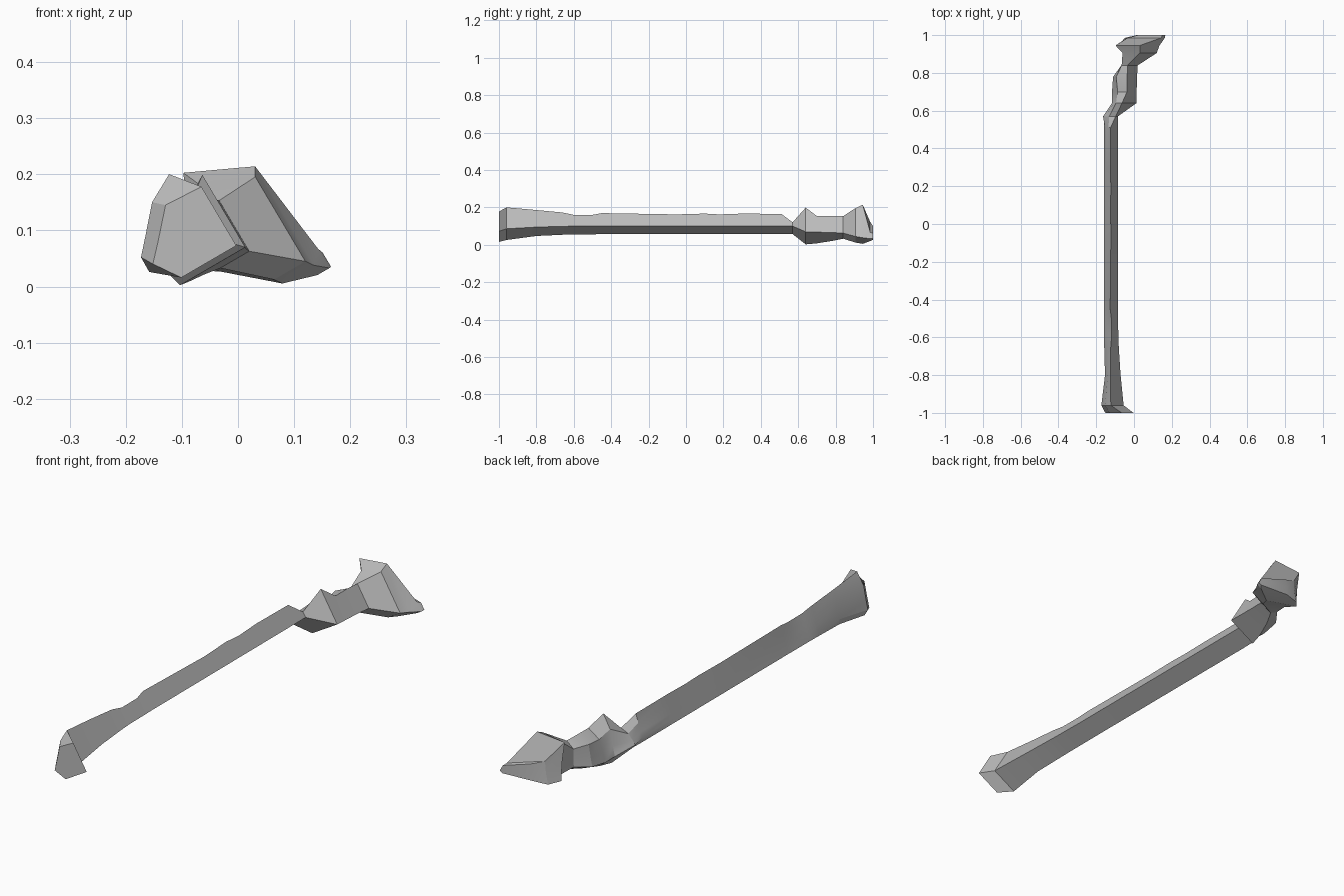
import bpy
import bmesh
from mathutils import Vector

cube = bpy.data.objects.get("Cube")
if cube:
    bpy.data.objects.remove(cube, do_unlink=True)

# One plain stone colour
stone = bpy.data.materials.new("grey_stone")
stone.use_nodes = True
colour = (0.5, 0.5, 0.5, 1)
stone.diffuse_color = colour
stone.node_tree.nodes["Principled BSDF"].inputs["Base Color"].default_value = colour

# Directions of the two dressed faces, starting from their shared corner
UP_FACE = Vector((-0.51, 0, 0.86))
DOWN_FACE = Vector((-0.86, 0, -0.5))
# The broken side: fraction from top to bottom, and outward direction
BROKEN = (
    (0.33, Vector((-0.93, 0, 0.37))),
    (0.66, Vector((-0.95, 0, 0.2))),
    (0.85, Vector((-1, 0, 0))),
)


def ring(bm, y, x, z, up, down, bulge):
    """A cross-section: two straight faces and a bulging broken side."""
    corner = Vector((x, y, z))
    top = corner + UP_FACE * up
    bottom = corner + DOWN_FACE * down
    broken = [top.lerp(bottom, t) + out * bulge for t, out in BROKEN]
    return [bm.verts.new(p) for p in (corner, top, *broken, bottom)]


def loft(name, sections, cap_front=False, cap_back=False):
    bm = bmesh.new()
    rings = [ring(bm, *section) for section in sections]
    for near, far in zip(rings, rings[1:]):
        count = len(near)
        for i in range(count):
            j = (i + 1) % count
            bm.faces.new((near[i], near[j], far[j], far[i]))
    if cap_front:
        bm.faces.new(rings[0][::-1])
    if cap_back:
        bm.faces.new(rings[-1])
    bmesh.ops.recalc_face_normals(bm, faces=bm.faces[:])
    mesh = bpy.data.meshes.new(name)
    bm.to_mesh(mesh)
    bm.free()
    mesh.materials.append(stone)
    part = bpy.data.objects.new(name, mesh)
    bpy.context.collection.objects.link(part)
    bpy.ops.object.select_all(action="DESELECT")
    part.select_set(True)
    bpy.context.view_layer.objects.active = part
    bpy.ops.object.shade_smooth_by_angle(angle=0.35)


# Sections hold: y, corner x, corner z, up length, down length, bulge
neck = (0.57, -0.085, 0.1, 0.024, 0.085, 0.015)
collar = (0.84, 0.02, 0.063, 0.105, 0.06, 0.035)

# Long shaft with a flared foot and a chipped top ridge
loft("shaft", [
    (-1, -0.003, 0.073, 0.122, 0.114, 0.056),
    (-0.96, -0.055, 0.086, 0.133, 0.12, 0.02),
    (-0.8, -0.071, 0.095, 0.106, 0.095, 0.005),
    (-0.66, -0.08, 0.099, 0.086, 0.09, 0),
    (-0.6, -0.083, 0.1, 0.07, 0.088, 0),
    (-0.5, -0.084, 0.1, 0.07, 0.087, 0),
    (-0.45, -0.085, 0.1, 0.081, 0.086, 0),
    (-0.05, -0.085, 0.1, 0.073, 0.086, 0),
    (0.1, -0.085, 0.1, 0.078, 0.086, 0),
    (0.18, -0.085, 0.1, 0.073, 0.086, 0),
    (0.3, -0.085, 0.1, 0.078, 0.086, 0),
    (0.51, -0.085, 0.1, 0.076, 0.086, 0),
    neck,
], cap_front=True)

# Stepped block between shaft and head
loft("middle_block", [
    neck,
    (0.64, 0.013, 0.07, 0.15, 0.135, 0.02),
    (0.7, 0.014, 0.068, 0.1, 0.12, 0.035),
    (0.78, 0.016, 0.066, 0.103, 0.09, 0.053),
    collar,
])

# Flaring broken head
loft("head", [
    collar,
    (0.905, 0.12, 0.045, 0.175, 0.065, 0.11),
    (0.945, 0.135, 0.038, 0.205, 0.065, 0.155),
    (0.985, 0.163, 0.033, 0.04, 0.025, 0.19),
    (1, 0.166, 0.035, 0.03, 0.015, 0.14),
], cap_back=True)
